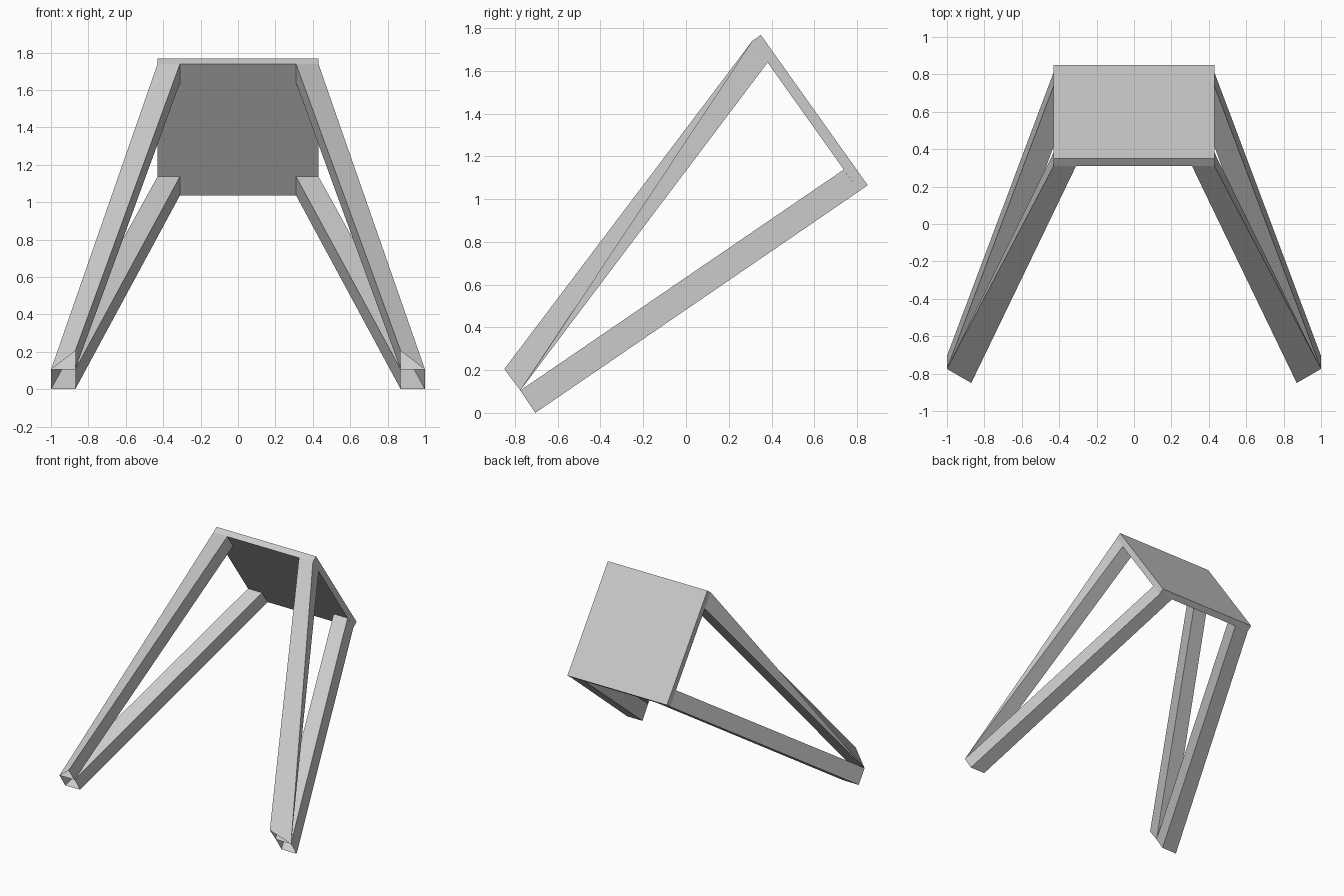
import bpy, bmesh

if "Cube" in bpy.data.objects:
    bpy.data.objects.remove(bpy.data.objects["Cube"])


def mesh_object(name, verts, faces, mirror=False):
    bm = bmesh.new()
    vs = [bm.verts.new(v) for v in verts]
    for f in faces:
        bm.faces.new([vs[i] for i in f])
    # weld collapsed corners so a tube can taper to a triangular end
    bmesh.ops.remove_doubles(bm, verts=bm.verts, dist=0.0005)
    bmesh.ops.recalc_face_normals(bm, faces=bm.faces)
    me = bpy.data.meshes.new(name)
    bm.to_mesh(me)
    bm.free()
    ob = bpy.data.objects.new(name, me)
    bpy.context.collection.objects.link(ob)
    if mirror:
        mod = ob.modifiers.new("mirror_x", 'MIRROR')
        mod.use_clip = False
        mod.use_mirror_merge = False
    return ob


def tube(name, start, end):
    """Open-ended four-sided tube between two corner loops, mirrored in x."""
    sides = [(i, (i + 1) % 4, (i + 1) % 4 + 4, i + 4) for i in range(4)]
    return mesh_object(name, start + end, sides, mirror=True)


# Tilted back plate: side profile (y, z) extruded across x
W, IN = 0.43, 0.31
profile = [(0.35, 1.768), (0.85, 1.065), (0.81, 1.037), (0.31, 1.74)]
verts = [(x, y, z) for x in (-W, W) for y, z in profile]
faces = [(0, 1, 2, 3), (7, 6, 5, 4)]
faces += [(i, (i + 1) % 4, (i + 1) % 4 + 4, i + 4) for i in range(4)]
mesh_object("back_plate", verts, faces)

# Shared foot corners
FI, FO = 0.87, 1.0
top, mid, low = (-0.85, 0.205), (-0.775, 0.105), (-0.705, 0.0)

# Upper struts: twist to a triangular open end at the foot
tube("upper_strut",
     [(IN, 0.31, 1.74), (W, 0.31, 1.74), (W, 0.382, 1.639), (IN, 0.382, 1.639)],
     [(FI, *top), (FO, *mid), (FO, *mid), (FI, *mid)])

# Lower struts: square open end at the foot
tube("lower_strut",
     [(IN, 0.738, 1.138), (W, 0.738, 1.138), (W, 0.81, 1.037), (IN, 0.81, 1.037)],
     [(FI, *mid), (FO, *mid), (FO, *low), (FI, *low)])
